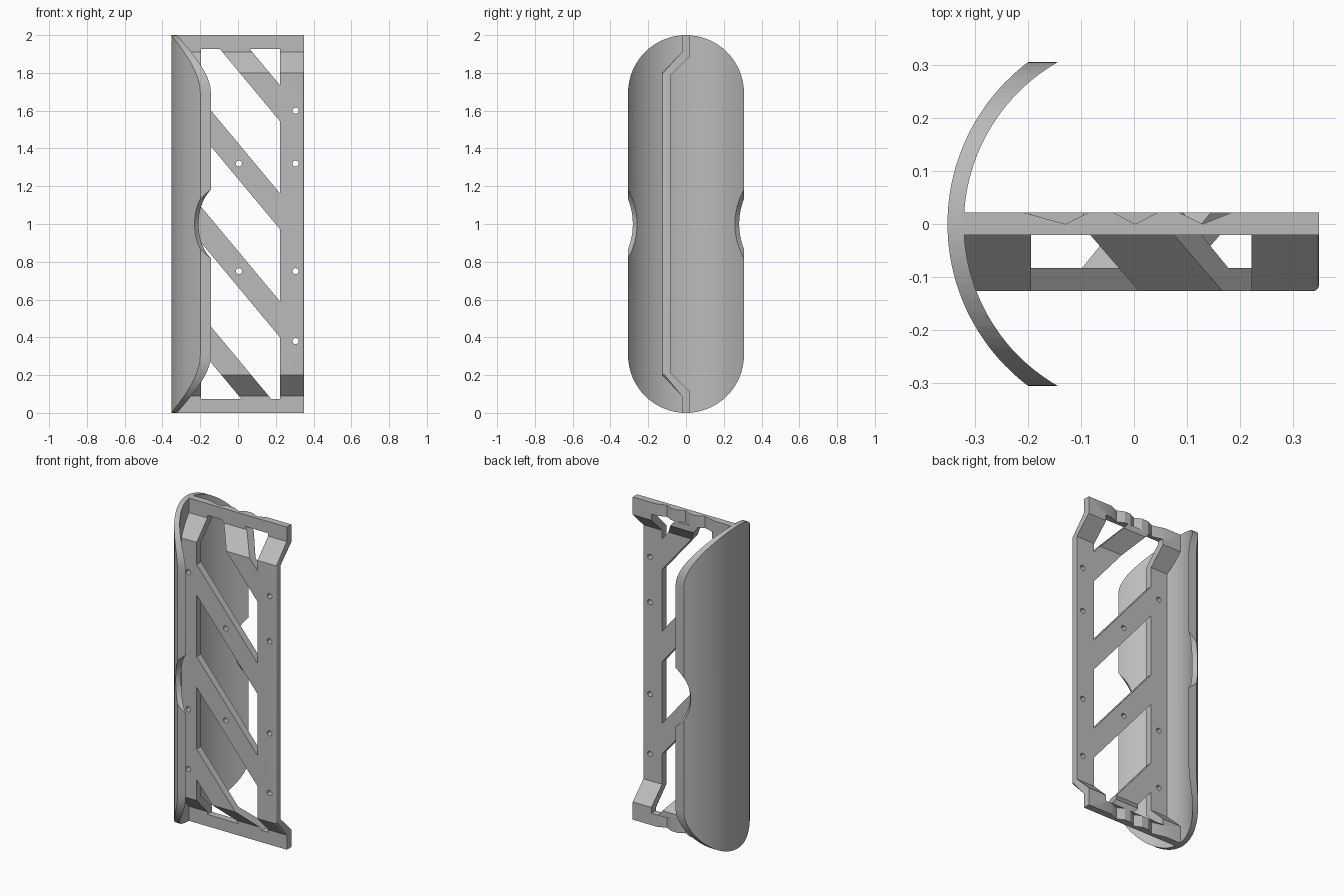
import bpy, bmesh, math
from mathutils import Vector

cube = bpy.data.objects.get("Cube")
if cube:
    bpy.data.objects.remove(cube, do_unlink=True)

grey = bpy.data.materials.new("plain grey")
grey.use_nodes = True
GREY = (0.5, 0.5, 0.5, 1)
grey.diffuse_color = GREY
grey.node_tree.nodes["Principled BSDF"].inputs["Base Color"].default_value = GREY


def to_object(name, bm):
    bmesh.ops.recalc_face_normals(bm, faces=bm.faces)
    mesh = bpy.data.meshes.new(name)
    bm.to_mesh(mesh)
    bm.free()
    mesh.materials.append(grey)
    obj = bpy.data.objects.new(name, mesh)
    bpy.context.collection.objects.link(obj)
    return obj


def prism(points, axis, lo, hi):
    """Extrude a 2D outline along an axis; the other two axes keep their order."""
    bm = bmesh.new()
    verts = []
    for p in points:
        co = list(p)
        co.insert(axis, lo)
        verts.append(bm.verts.new(co))
    face = bm.faces.new(verts)
    new = bmesh.ops.extrude_face_region(bm, geom=[face])["geom"]
    shift = Vector((0, 0, 0))
    shift[axis] = hi - lo
    bmesh.ops.translate(bm, vec=shift, verts=[v for v in new if isinstance(v, bmesh.types.BMVert)])
    bmesh.ops.recalc_face_normals(bm, faces=bm.faces)
    return bm


def rod(center, direction, radius, length, segments):
    bm = bmesh.new()
    bmesh.ops.create_cone(bm, cap_ends=True, segments=segments,
                          radius1=radius, radius2=radius, depth=length)
    turn = Vector(direction).to_track_quat('Z', 'Y').to_matrix().to_4x4()
    bmesh.ops.transform(bm, matrix=turn, verts=bm.verts)
    bmesh.ops.translate(bm, vec=center, verts=bm.verts)
    return to_object("cutter", bm)


def carve(obj, cutters, operation='DIFFERENCE'):
    """Apply one boolean per cutter, then drop the cutters."""
    for c in cutters:
        c.hide_render = True
        mod = obj.modifiers.new("cut", 'BOOLEAN')
        mod.operation, mod.solver, mod.object = operation, 'EXACT', c
    bpy.context.view_layer.update()
    graph = bpy.context.evaluated_depsgraph_get()
    mesh = bpy.data.meshes.new_from_object(obj.evaluated_get(graph))
    obj.modifiers.clear()
    obj.data = mesh
    for c in cutters:
        bpy.data.objects.remove(c, do_unlink=True)


# Curved shell: thick arc trimmed to a rounded-end outline
CX, R_OUT, R_IN, HALF, STEPS = 0.031, 0.384, 0.353, 0.307, 56
angles = [math.radians(115 + 130 * i / STEPS) for i in range(STEPS + 1)]
arc = [(CX + R_OUT * math.cos(a), R_OUT * math.sin(a)) for a in angles]
arc += [(CX + R_IN * math.cos(a), R_IN * math.sin(a)) for a in reversed(angles)]
shell = to_object("curved_shell", prism(arc, 2, -0.1, 2.1))

outline = []
for mid, start in ((2 - HALF, 0), (HALF, math.pi)):
    for i in range(33):
        a = start + math.pi * i / 32
        outline.append((HALF * math.cos(a), mid + HALF * math.sin(a)))
carve(shell, [to_object("cutter", prism(outline, 0, -0.6, 0.3))], 'INTERSECT')

# Finger notches in both long edges
carve(shell, [rod((-0.041, s * 0.438, 1), (-0.685, s * 0.729, 0), 0.245, 0.4, 64)
              for s in (1, -1)])

# Stepped ladder panel: bent profile swept sideways
LEFT, RIGHT = -0.328, 0.35
front = [(-0.021, 0), (-0.021, 0.09), (-0.127, 0.2)]
back = [(0.022, 0), (0.022, 0.11), (-0.083, 0.213)]
flip = lambda pts: [(y, 2 - z) for y, z in reversed(pts)]
profile = front + flip(front) + list(reversed(back + flip(back)))
bm = prism(profile, 0, LEFT, RIGHT)
# Soften the free front corner
soft = [e for e in bm.edges if all(v.co.x > 0.34 and v.co.y < -0.02 and 0.08 < v.co.z < 1.92
        and abs(v.co.y + 0.083) > 0.01 for v in e.verts)]
bmesh.ops.bevel(bm, geom=soft, offset=0.011, segments=3, profile=0.5, affect='EDGES')
panel = to_object("ladder_panel", bm)

# Openings between the slanted braces
SLOPE, PITCH, BAR = 1.2, 0.572, 0.19
X0, X1, Z0, Z1 = -0.195, 0.222, 0.073, 1.927
up = Vector((SLOPE, 0, 1)).normalized()
openings = []
for j in range(5):
    bm = prism([(X0, Z0), (X1, Z0), (X1, Z1), (X0, Z1)], 1, -0.3, 0.2)
    top_line = 0.285 + PITCH * j - BAR
    limits = []
    if j < 4:
        limits.append((top_line, up))
    if j > 0:
        limits.append((top_line - PITCH + BAR, -up))
    for height, normal in limits:
        bmesh.ops.bisect_plane(bm, geom=bm.verts[:] + bm.edges[:] + bm.faces[:],
                               plane_co=(0, 0, height), plane_no=normal, clear_outer=True)
        bmesh.ops.holes_fill(bm, edges=bm.edges[:])
    openings.append(to_object("cutter", bm))

# Shallow dents along the back of both end rails
dents = []
for a, mid, b in ((-0.21, -0.13, -0.085), (-0.04, 0.002, 0.045), (0.085, 0.13, 0.185)):
    tri = [(mid + (a - mid) * 1.5, 0.033), (mid, 0), (mid + (b - mid) * 1.5, 0.033)]
    for lo, hi in ((-0.1, Z0), (Z1, 2.1)):
        dents.append(to_object("cutter", prism(tri, 2, lo, hi)))

# Screw holes
spots = [(0.305, z) for z in (1.6, 1.32, 0.75, 0.38)]
spots += [(0.005, z) for z in (1.32, 0.75)]
spots += [(-0.252, z) for z in (1.6, 0.75, 0.38)]
holes = [rod((x, -0.1, z), (0, 1, 0), 0.016, 0.14, 24) for x, z in spots]
carve(panel, openings + dents + holes)

# Smooth the curved surfaces, keep edges crisp
bpy.ops.object.select_all(action='DESELECT')
for obj in (shell, panel):
    obj.select_set(True)
bpy.context.view_layer.objects.active = shell
bpy.ops.object.shade_smooth_by_angle(angle=math.radians(25))
